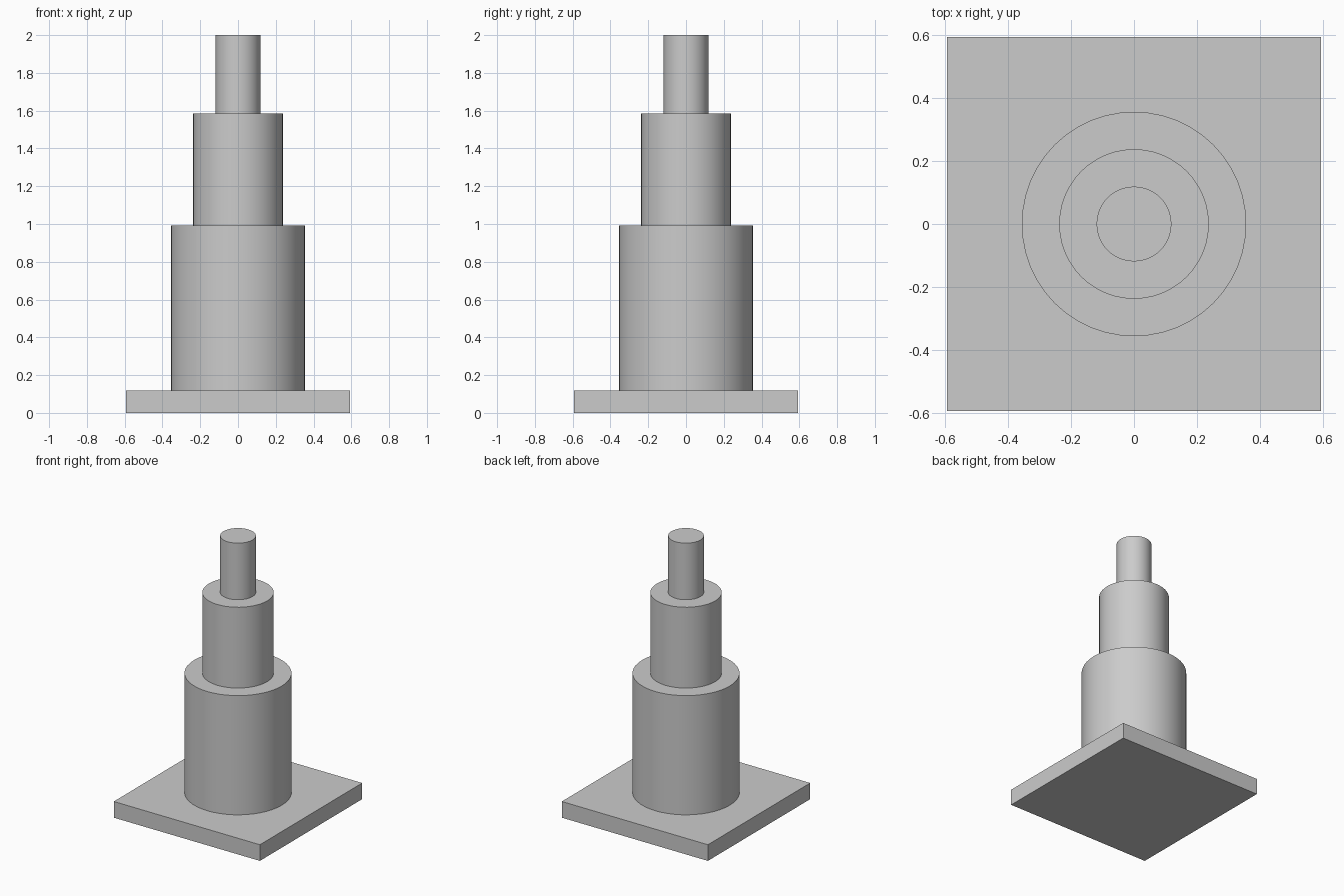
import bpy
import math

if "Cube" in bpy.data.objects:
    bpy.data.objects.remove(bpy.data.objects["Cube"])

# Square base plate
bpy.ops.mesh.primitive_cube_add(size=1, location=(0, 0, 0.0593))
base = bpy.context.object
base.name = "base_plate"
base.scale = (1.185, 1.185, 0.1185)
bpy.ops.object.transform_apply(location=False, rotation=False, scale=True)


def tier(name, radius, bottom, top):
    bpy.ops.mesh.primitive_cylinder_add(
        vertices=48, radius=radius, depth=top - bottom,
        location=(0, 0, (bottom + top) / 2))
    bpy.context.object.name = name
    bpy.ops.object.shade_smooth_by_angle(angle=math.radians(30))


# Three stacked round tiers, narrowing upward
tier("lower_tier", 0.3555, 0.1185, 0.9926)
tier("middle_tier", 0.237, 0.9926, 1.585)
tier("top_tier", 0.1185, 1.585, 2.0)
